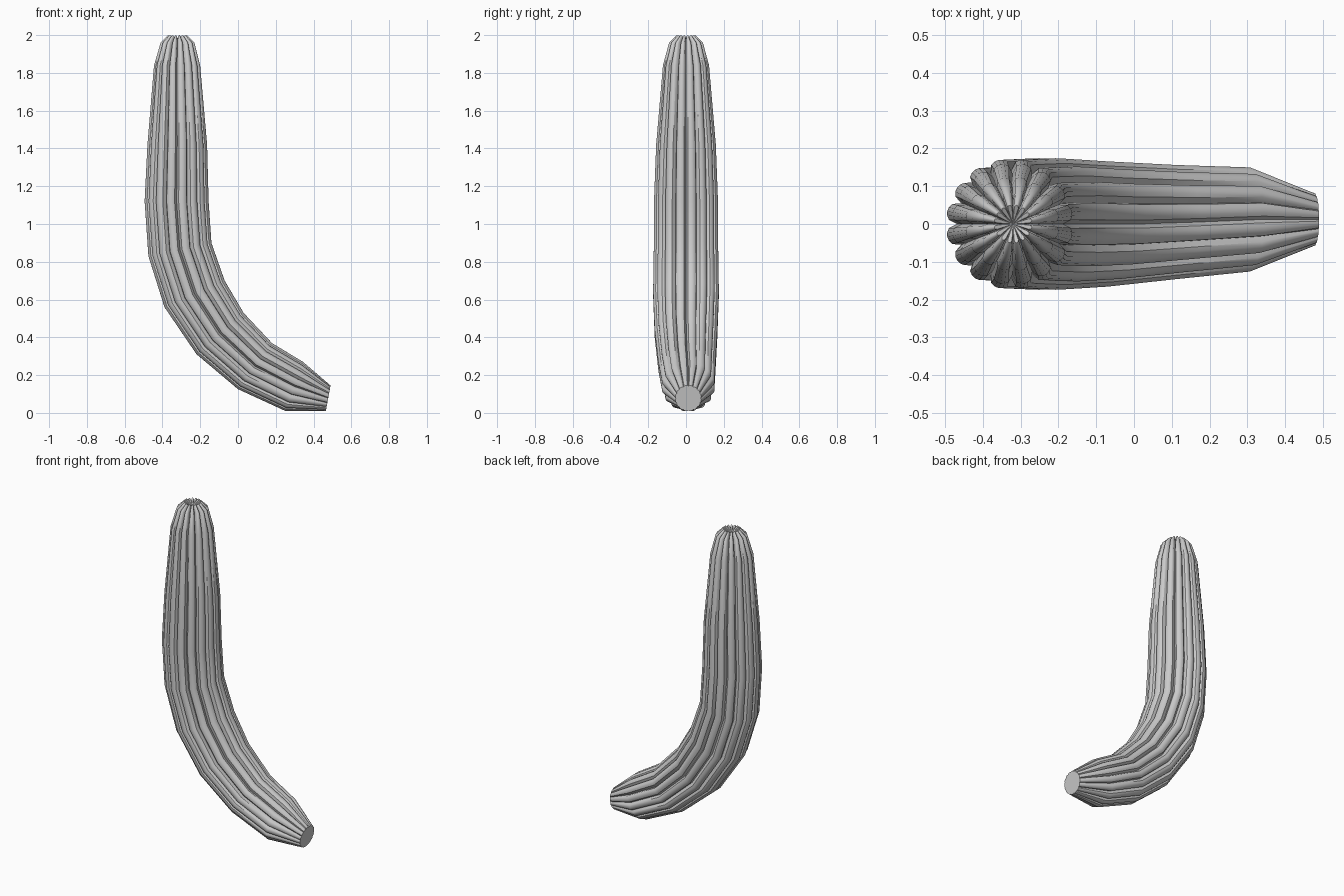
import bpy, bmesh, math
from mathutils import Vector

cube = bpy.data.objects.get("Cube")
if cube:
    bpy.data.objects.remove(cube, do_unlink=True)

RIBS = 16
STEPS = 6          # segments across each rib
N = RIBS * STEPS

# Stations along the stem: outer x, z, inner x, z, sideways shift
STATIONS = [
    (0.465, 0.01, 0.49, 0.145, 0.012),
    (0.25, 0.01, 0.345, 0.27, 0.012),
    (0.0, 0.125, 0.18, 0.37, 0.005),
    (-0.22, 0.31, 0.03, 0.53, 0.0),
    (-0.39, 0.56, -0.07, 0.70, 0.0),
    (-0.475, 0.83, -0.14, 0.90, 0.0),
    (-0.495, 1.12, -0.155, 1.12, 0.0),
    (-0.48, 1.42, -0.163, 1.42, 0.0),
    (-0.445, 1.84, -0.2, 1.84, 0.0),
    (-0.41, 1.96, -0.23, 1.96, 0.0),
    (-0.37, 2.0, -0.27, 2.0, 0.0),
]


def rib(k):
    """Rounded rib section: 0 in the groove, 1 on the crest."""
    t = (k % STEPS) / STEPS * 2 - 1
    return math.sqrt(max(0.0, 1 - t * t))


def ring(bm, ox, oz, ix, iz, y, depth, sink):
    outer, inner = Vector((ox, y, oz)), Vector((ix, y, iz))
    mid, across = (outer + inner) / 2, (inner - outer) / 2
    side = Vector((0, across.length, 0))
    verts = []
    for k in range(N):
        a = 2 * math.pi * k / N
        groove = 1 - rib(k)
        s = 1.015 * (1 - depth * groove)
        p = mid + (across * math.cos(a) + side * math.sin(a)) * s
        p.z -= sink * groove
        verts.append(bm.verts.new(p))
    return verts


# Ribbed stem
bm = bmesh.new()
rings = []
last = len(STATIONS) - 1
for i, st in enumerate(STATIONS):
    depth = 0.06 if i == 0 else 0.55 if i == last else 0.32 if i == last - 1 else 0.17
    rings.append(ring(bm, *st, depth, 0.02 if i == last else 0.0))
for a, b in zip(rings, rings[1:]):
    for k in range(N):
        j = (k + 1) % N
        bm.faces.new((a[k], a[j], b[j], b[k]))

# Flat cut end, and dimple where the ribs meet at the tip
bm.faces.new(rings[0])
tip = bm.verts.new((-0.32, 0, 1.97))
for k in range(N):
    bm.faces.new((rings[-1][k], rings[-1][(k + 1) % N], tip))
bmesh.ops.recalc_face_normals(bm, faces=bm.faces)

mesh = bpy.data.meshes.new("cactus_arm")
bm.to_mesh(mesh)
bm.free()
arm = bpy.data.objects.new("cactus_arm", mesh)
bpy.context.collection.objects.link(arm)

# Plain grey
grey = bpy.data.materials.new("plain_grey")
grey.use_nodes = True
colour = (0.6, 0.6, 0.6, 1)
grey.diffuse_color = colour
grey.node_tree.nodes["Principled BSDF"].inputs["Base Color"].default_value = colour
mesh.materials.append(grey)

bpy.ops.object.select_all(action="DESELECT")
arm.select_set(True)
bpy.context.view_layer.objects.active = arm
bpy.ops.object.shade_smooth_by_angle(angle=math.radians(40))
